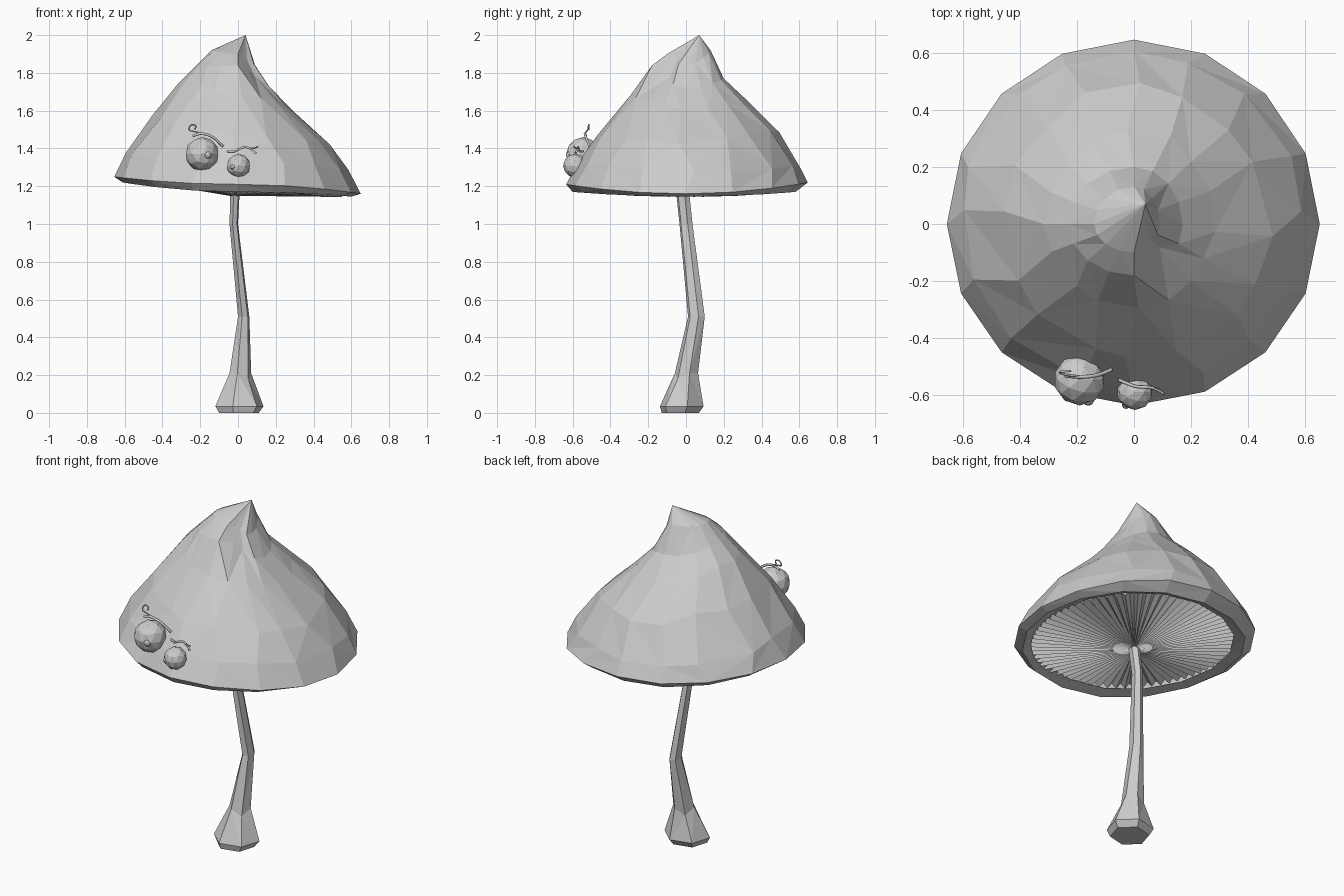
import bpy, bmesh, math, random
from mathutils import Vector

if "Cube" in bpy.data.objects:
    bpy.data.objects.remove(bpy.data.objects["Cube"])

random.seed(4)


def make(name, bm):
    bmesh.ops.recalc_face_normals(bm, faces=bm.faces)
    me = bpy.data.meshes.new(name)
    bm.to_mesh(me)
    bm.free()
    ob = bpy.data.objects.new(name, me)
    bpy.context.collection.objects.link(ob)
    return ob


def bridge(bm, a, b):
    n = len(a)
    for i in range(n):
        j = (i + 1) % n
        if random.random() < 0.5:
            bm.faces.new((a[i], a[j], b[j]))
            bm.faces.new((a[i], b[j], b[i]))
        else:
            bm.faces.new((a[i], a[j], b[i]))
            bm.faces.new((a[j], b[j], b[i]))


# Cap: each ring is (left x,z, right x,z, front y,z, back y,z)
SEG = 16
RINGS = [
    (-.54, 1.22, .54, 1.17, -.53, 1.19, .53, 1.19),
    (-.61, 1.22, .60, 1.145, -.60, 1.17, .58, 1.17),
    (-.655, 1.25, .65, 1.16, -.635, 1.21, .645, 1.22),
    (-.615, 1.35, .605, 1.26, -.575, 1.32, .615, 1.28),
    (-.46, 1.57, .50, 1.41, -.47, 1.47, .50, 1.48),
    (-.32, 1.74, .29, 1.60, -.31, 1.66, .35, 1.63),
    (-.23, 1.83, .17, 1.72, -.18, 1.84, .20, 1.77),
    (-.14, 1.92, .09, 1.84, -.10, 1.90, .13, 1.92),
]


def ring_point(r, a):
    c, s = math.cos(a), math.sin(a)
    x, zx = (r[2], r[3]) if c > 0 else (r[0], r[1])
    y, zy = (r[6], r[7]) if s > 0 else (r[4], r[5])
    return Vector((abs(c) * x, abs(s) * y, c * c * zx + s * s * zy))


bm = bmesh.new()
prev = None
for k, r in enumerate(RINGS):
    ring = []
    for i in range(SEG):
        a = 2 * math.pi * i / SEG
        wobble = 3 <= k <= 5
        p = ring_point(r, a + (random.uniform(-.1, .1) if wobble else 0))
        if wobble:
            p = p.lerp(ring_point(RINGS[k + 1], a), random.uniform(0, .2))
        if k >= 6 and i in (13, 14):  # fold beside the tip
            p.x *= .75
            p.y *= .65
        ring.append(bm.verts.new(p))
    if prev:
        bridge(bm, prev, ring)
    prev = ring
tip = bm.verts.new((.04, .07, 2.0))
for i in range(SEG):
    bm.faces.new((prev[i], prev[(i + 1) % SEG], tip))
make("cap", bm)

# Gills: a pleated fan under the cap
bm = bmesh.new()
N = 144
inner, outer = [], []
for i in range(N):
    a = 2 * math.pi * i / N
    c, s = math.cos(a), math.sin(a)
    h = .018 if i % 2 else -.012
    inner.append(bm.verts.new((.03 * c - .015, .03 * s - .015, 1.155 + h * .5)))
    outer.append(bm.verts.new((.55 * c, .55 * s, 1.2 - .045 * c + h)))
for i in range(N):
    j = (i + 1) % N
    bm.faces.new((inner[i], inner[j], outer[j], outer[i]))
make("gills", bm)

# Stem: six-sided bent tube, sections are (x min, x max, y min, y max, z)
bm = bmesh.new()
prev = None
for k, (x0, x1, y0, y1, z) in enumerate([
        (-.10, .11, -.13, .07, .005), (-.12, .135, -.14, .095, .035),
        (-.045, .07, -.06, .065, .20), (0, .06, .01, .10, .51),
        (-.045, .0, -.035, .035, 1.0), (-.04, .01, -.055, .015, 1.19)]):
    ring = []
    for i in range(6):
        a = math.pi * i / 3 + .25
        tilt = .02 * math.sin(a * 2) if k == 2 else 0
        ring.append(bm.verts.new(((x0 + x1) / 2 + (x1 - x0) / 1.94 * math.cos(a),
                                  (y0 + y1) / 2 + (y1 - y0) / 1.96 * math.sin(a),
                                  z + tilt)))
    if prev:
        bridge(bm, prev, ring)
    else:
        bmesh.ops.translate(bm, verts=ring, vec=(0, 0, -.005))
        bm.faces.new(ring)
    prev = ring
bm.faces.new(prev)
make("stem", bm)


# Eyes: faceted balls with small pupils
def ball(name, loc, r, sub=2):
    bm = bmesh.new()
    bmesh.ops.create_icosphere(bm, subdivisions=sub, radius=r)
    ob = make(name, bm)
    ob.location = loc


ball("eye_large", (-.19, -.545, 1.37), .09)
ball("eye_small", (.003, -.588, 1.308), .063)
ball("pupil_large", (-.16, -.615, 1.365), .021)
ball("pupil_small", (-.028, -.632, 1.303), .015)


# Brows: thin curling tendrils
def tendril(name, pts, r=.006):
    cu = bpy.data.curves.new(name, 'CURVE')
    cu.dimensions = '3D'
    cu.bevel_depth = r
    cu.bevel_resolution = 1
    cu.resolution_u = 4
    cu.use_fill_caps = True
    sp = cu.splines.new('NURBS')
    sp.points.add(len(pts) - 1)
    for p, q in zip(sp.points, pts):
        p.co = (*q, 1)
    sp.use_endpoint_u = True
    sp.order_u = 3
    ob = bpy.data.objects.new(name, cu)
    bpy.context.collection.objects.link(ob)


tendril("brow_large", [(-.08, -.51, 1.41), (-.11, -.525, 1.445), (-.16, -.535, 1.475),
                       (-.21, -.535, 1.48), (-.24, -.53, 1.465)], .007)
tendril("brow_large_curl", [(-.17, -.535, 1.475), (-.23, -.53, 1.49), (-.265, -.52, 1.495),
                            (-.25, -.515, 1.53), (-.215, -.515, 1.52), (-.23, -.515, 1.50)], .004)
tendril("brow_small", [(-.055, -.545, 1.385), (-.02, -.56, 1.38), (.01, -.57, 1.40),
                       (.04, -.57, 1.41), (.075, -.575, 1.395), (.095, -.585, 1.375)])
tendril("brow_small_curl", [(.05, -.57, 1.405), (.085, -.58, 1.395), (.105, -.595, 1.41)], .004)
